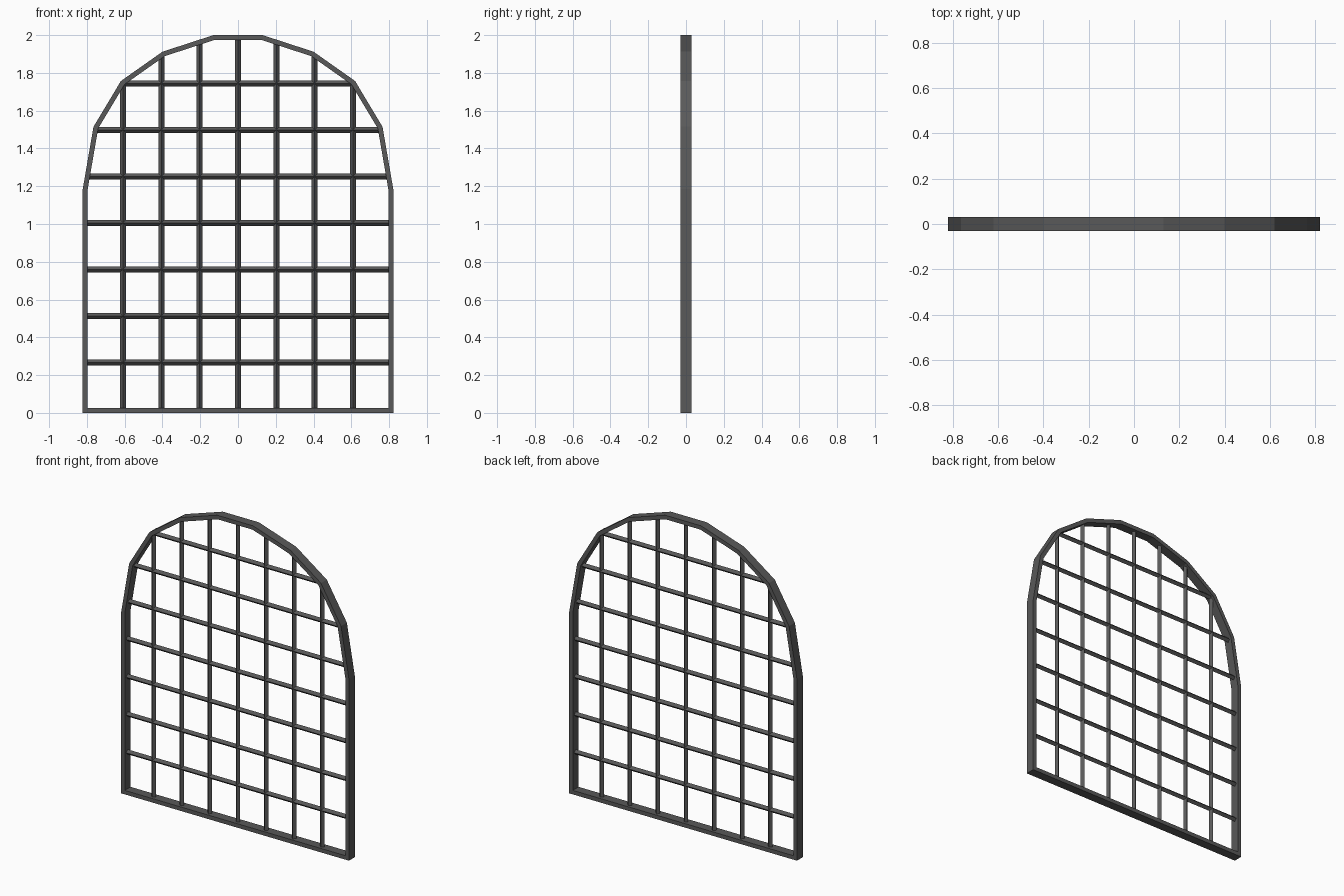
import bpy, bmesh
from math import radians
from mathutils import Vector

if "Cube" in bpy.data.objects:
    bpy.data.objects.remove(bpy.data.objects["Cube"])

# Right half of the arched outline, bottom to top
HALF = [(0.822, 0), (0.822, 1.185), (0.765, 1.515), (0.62, 1.757), (0.40, 1.912), (0.13, 2.0)]
OUTER = [Vector(p) for p in HALF + [(-x, z) for x, z in reversed(HALF)]]
WIDTH, DEPTH, BAR_R = 0.026, 0.03, 0.016


def make_object(name, bm):
    bmesh.ops.recalc_face_normals(bm, faces=bm.faces)
    mesh = bpy.data.meshes.new(name)
    bm.to_mesh(mesh)
    bm.free()
    mat = bpy.data.materials.get("dark_iron") or bpy.data.materials.new("dark_iron")
    mat.diffuse_color = (0.1, 0.1, 0.1, 1)
    mat.use_nodes = True
    mat.node_tree.nodes["Principled BSDF"].inputs["Base Color"].default_value = mat.diffuse_color
    mesh.materials.append(mat)
    obj = bpy.data.objects.new(name, mesh)
    bpy.context.collection.objects.link(obj)
    return obj


def inset(points, d):
    """Mitred inward offset of a counter-clockwise outline."""
    result = []
    for i, p in enumerate(points):
        a = (p - points[i - 1]).normalized()
        b = (points[(i + 1) % len(points)] - p).normalized()
        na, nb = Vector((-a.y, a.x)), Vector((-b.y, b.x))
        result.append(p + (na + nb) * d / (1 + na.dot(nb)))
    return result


# Arched frame: rectangular section swept round the outline
inner = inset(OUTER, WIDTH)
bm = bmesh.new()
rings = [[bm.verts.new((p.x, y, p.y)) for p in pts]
         for pts, y in ((OUTER, -DEPTH), (OUTER, DEPTH), (inner, DEPTH), (inner, -DEPTH))]
n = len(OUTER)
for k in range(4):
    r, s = rings[k], rings[(k + 1) % 4]
    for i in range(n):
        j = (i + 1) % n
        bm.faces.new((r[i], r[j], s[j], s[i]))
make_object("arched_frame", bm)

# Middle line of the frame, where the bars end
middle = inset(OUTER, WIDTH * 0.6)


def span(axis, value):
    """Extent of the outline along the other axis at a given coordinate."""
    hits = []
    for i, p in enumerate(middle):
        q = middle[(i + 1) % n]
        if (p[axis] - value) * (q[axis] - value) < 0:
            t = (value - p[axis]) / (q[axis] - p[axis])
            hits.append(p.lerp(q, t)[1 - axis])
    return min(hits), max(hits)


def bar(name, start, end):
    """Thin diamond-section bar between two (x, z) points."""
    a, b = Vector((start[0], 0, start[1])), Vector((end[0], 0, end[1]))
    side = Vector((0, 1, 0)).cross((b - a).normalized()) * BAR_R
    dirs = [side, Vector((0, BAR_R, 0)), -side, Vector((0, -BAR_R, 0))]
    bm = bmesh.new()
    r, s = [[bm.verts.new(c + d) for d in dirs] for c in (a, b)]
    for i in range(4):
        j = (i + 1) % 4
        bm.faces.new((r[i], r[j], s[j], s[i]))
    bm.faces.new(r)
    bm.faces.new(s)
    make_object(name, bm)


# Vertical bars
for i in range(-3, 4):
    x = i * 0.203
    lo, hi = span(0, x)
    bar("vertical_bar", (x, lo), (x, hi))

# Horizontal bars
for i in range(7):
    z = 0.266 + i * 0.2465
    lo, hi = span(1, z)
    bar("horizontal_bar", (lo, z), (hi, z))
